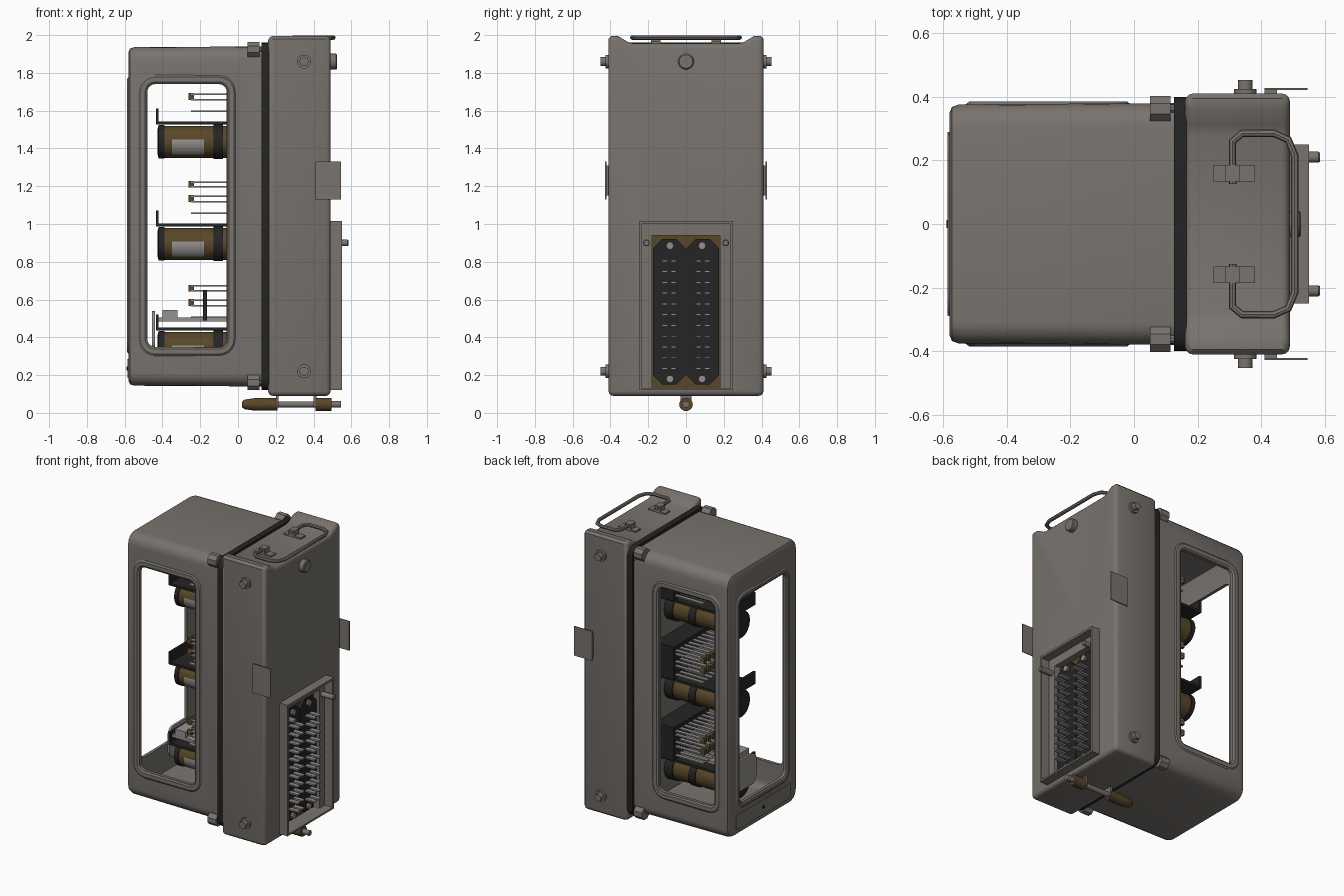
import bpy, bmesh, math
from mathutils import Vector

if "Cube" in bpy.data.objects:
    bpy.data.objects.remove(bpy.data.objects["Cube"])

def material(name, c):
    m = bpy.data.materials.new(name)
    m.diffuse_color = (*c, 1)
    m.use_nodes = True
    m.node_tree.nodes["Principled BSDF"].inputs["Base Color"].default_value = m.diffuse_color
    return m

GREY = material("warm_grey_paint", (0.19, 0.172, 0.155))
BLACK = material("black_plastic", (0.018, 0.018, 0.018))
BROWN = material("dark_brass_brown", (0.10, 0.062, 0.022))
METAL = material("pale_metal", (0.30, 0.285, 0.27))

def finish(name, bm, mats, smooth=True, mods=()):
    """bmesh -> object, with modifiers baked and smooth shading kept sharp at edges"""
    bmesh.ops.recalc_face_normals(bm, faces=bm.faces)
    me = bpy.data.meshes.new(name)
    bm.to_mesh(me)
    bm.free()
    ob = bpy.data.objects.new(name, me)
    bpy.context.collection.objects.link(ob)
    for m in (mats if isinstance(mats, (list, tuple)) else [mats]):
        me.materials.append(m)
    for kind, props in mods:
        mod = ob.modifiers.new(kind, kind)
        for k, v in props.items():
            setattr(mod, k, v)
    if mods:
        dg = bpy.context.evaluated_depsgraph_get()
        ob.data = bpy.data.meshes.new_from_object(ob.evaluated_get(dg))
        ob.modifiers.clear()
    if smooth:
        bpy.ops.object.select_all(action='DESELECT')
        ob.select_set(True)
        bpy.context.view_layer.objects.active = ob
        bpy.ops.object.shade_smooth_by_angle(angle=math.radians(35))
    return ob

def loft(bm, rings, cap0=True, cap1=True):
    vs = [[bm.verts.new(p) for p in r] for r in rings]
    n = len(vs[0])
    for a, b in zip(vs, vs[1:]):
        for i in range(n):
            bm.faces.new((a[i], a[(i + 1) % n], b[(i + 1) % n], b[i]))
    if cap0:
        bm.faces.new(vs[0][::-1])
    if cap1:
        bm.faces.new(vs[-1])
    return vs

def add_box(bm, x0, x1, y0, y1, z0, z1):
    loft(bm, [[(x0, y0, z), (x1, y0, z), (x1, y1, z), (x0, y1, z)] for z in (z0, z1)])

def boxes(name, mat, *dims):
    bm = bmesh.new()
    for d in dims:
        add_box(bm, *d)
    return finish(name, bm, mat, False)

def lathe(name, mat, origin, axis, prof, n=16, rule=None):
    """turned part: prof holds (distance along axis, radius)"""
    bm = bmesh.new()
    q = Vector((0, 0, 1)).rotation_difference(Vector(axis))
    o = Vector(origin)
    angs = [2 * math.pi * (i + 0.5) / n for i in range(n)]
    loft(bm, [[o + q @ Vector((r * math.cos(a), r * math.sin(a), t)) for a in angs] for t, r in prof])
    if rule:
        for f in bm.faces:
            f.material_index = rule(f.calc_center_median() - o)
    return finish(name, bm, mat)

def rrect(u0, u1, v0, v1, r, n=5):
    """rounded rectangle outline in 2D"""
    pts = []
    for cu, cv, s in ((u1 - r, v1 - r, 0), (u0 + r, v1 - r, 90), (u0 + r, v0 + r, 180), (u1 - r, v0 + r, 270)):
        for i in range(n + 1):
            a = math.radians(s + 90 * i / n)
            pts.append((cu + r * math.cos(a), cv + r * math.sin(a)))
    return pts

def section(x, inset, r, hy=0.38, z0=0.14, z1=1.94):
    return [(x, y, z) for y, z in rrect(-hy + inset, hy - inset, z0 + inset, z1 - inset, r)]

# window cutters (removed after use)
def cutter(name, outline, place, a, b):
    bm = bmesh.new()
    loft(bm, [[place(u, v, t) for u, v in outline] for t in (a, b)])
    ob = finish(name, bm, GREY, False)
    ob.hide_render = True
    return ob

along_y = lambda u, v, t: (u, t, v)
along_x = lambda u, v, t: (t, u, v)
SIDE_WIN = (-0.48, -0.06, 0.35, 1.74)
END_WIN = (-0.25, 0.25, 0.35, 1.74)
cut_y = cutter("side_window_cutter", rrect(*SIDE_WIN, 0.04), along_y, -0.6, 0.6)
cut_x = cutter("end_window_cutter", rrect(*END_WIN, 0.04), along_x, -0.7, -0.5)
cut_s = cutter("socket_cutter", rrect(-0.18, 0.18, 0.13, 0.94, 0.005), along_x, 0.43, 0.7)

# hollow cover with three window openings
bm = bmesh.new()
loft(bm, [section(0.125, 0, 0.07), section(-0.55, 0.004, 0.07),
          section(-0.572, 0.012, 0.065), section(-0.58, 0.03, 0.05)], cap0=False)
finish("cover", bm, GREY, mods=[("SOLIDIFY", dict(thickness=0.022, offset=-1)),
       ("BOOLEAN", dict(object=cut_y, operation='DIFFERENCE', solver='EXACT')),
       ("BOOLEAN", dict(object=cut_x, operation='DIFFERENCE', solver='EXACT'))])

# raised rims around the windows
def rim(name, win, grow, place, base, top):
    u0, u1, v0, v1 = win
    out = lambda g: rrect(u0 - g, u1 + g, v0 - g, v1 + g, 0.04 + g)
    bm = bmesh.new()
    rings = [(out(grow), base), (out(grow - 0.012), top), (out(0.012), top), (out(0), base)]
    loft(bm, [[place(u, v, t) for u, v in o] for o, t in rings], False, False)
    finish(name, bm, GREY)

for s in (-1, 1):
    rim("side_window_rim", SIDE_WIN, 0.05, along_y, s * 0.376, s * 0.385)
rim("end_window_rim", END_WIN, 0.04, along_x, -0.578, -0.587)
boxes("end_plate", GREY, (-0.586, -0.575, -0.29, 0.29, 0.185, 0.285))
lathe("end_plate_screw", BLACK, (-0.58, 0, 0.235), (-1, 0, 0), [(0, 0.012), (0.009, 0.012)], 10)

# gasket and inner panel
bm = bmesh.new()
loft(bm, [section(x, 0, 0.06, 0.40, 0.12, 1.96) for x in (0.125, 0.165)])
finish("gasket", bm, BLACK)
boxes("inner_panel", GREY, (0.10, 0.13, -0.34, 0.34, 0.18, 1.90))

# rear case: outline with a recessed top between two ridges
half = [(0.41, 0.09), (0.41, 1.98), (0.395, 1.995), (0.36, 1.995), (0.31, 1.965), (0.28, 1.955)]
outline = half + [(-y, z) for y, z in half[::-1]]
bm = bmesh.new()
loft(bm, [[(x, y, z) for y, z in outline] for x in (0.16, 0.49)])
finish("rear_case", bm, GREY, mods=[
    ("BEVEL", dict(width=0.025, segments=3, limit_method='ANGLE', angle_limit=math.radians(50))),
    ("BOOLEAN", dict(object=cut_s, operation='DIFFERENCE', solver='EXACT'))])
for c in (cut_y, cut_x, cut_s):
    bpy.data.objects.remove(c)

# case fittings: side bolts, side tabs, cover nuts, round stud
for s in (-1, 1):
    for z in (0.22, 1.86):
        lathe("side_bolt", GREY, (0.35, s * 0.405, z), (0, s, 0),
              [(0, 0.037), (0.02, 0.037), (0.02, 0.024), (0.048, 0.024)], 12)
    boxes("side_tab", GREY, (0.41, 0.545, s * 0.425 - 0.003, s * 0.425 + 0.003, 1.13, 1.33),
          (0.41, 0.45, s * 0.415 - 0.008, s * 0.415 + 0.008, 1.15, 1.31))
    for z in (0.16, 1.925):
        lathe("cover_nut", GREY, (0, s * 0.363, z), (1, 0, 0),
              [(0.05, 0.043), (0.115, 0.043), (0.115, 0.014), (0.18, 0.014)], 8)
lathe("round_stud", GREY, (0.48, 0, 1.86), (1, 0, 0), [(0, 0.042), (0.04, 0.042), (0.045, 0.036)], 20)

# carrying handle and its clips
arm = [(0.31, 0.125), (0.31, 0.26), (0.34, 0.285), (0.44, 0.285), (0.485, 0.265), (0.505, 0.215)]
path = arm + [(x, -y) for x, y in arm[::-1]]
cu = bpy.data.curves.new("handle", 'CURVE')
cu.dimensions = '3D'
cu.bevel_depth = 0.012
cu.bevel_resolution = 2
cu.use_fill_caps = True
sp = cu.splines.new('POLY')
sp.points.add(len(path) - 1)
for p, (x, y) in zip(sp.points, path):
    p.co = (x, y, 1.987, 1)
tmp = bpy.data.objects.new("handle_path", cu)
bpy.context.collection.objects.link(tmp)
tube = bpy.data.meshes.new_from_object(tmp.evaluated_get(bpy.context.evaluated_depsgraph_get()))
bpy.data.objects.remove(tmp)
bm = bmesh.new()
bm.from_mesh(tube)
finish("handle", bm, GREY)
for s in (-1, 1):
    y0, y1 = s * 0.16 - 0.026, s * 0.16 + 0.026
    boxes("handle_clip", GREY, (0.25, 0.38, y0, y1, 1.945, 1.965), (0.288, 0.332, y0, y1, 1.96, 1.999))

# socket on the rear: thin tray, brown base, two black blocks, blades, knobs
boxes("socket_tray", GREY, (0.48, 0.55, -0.25, -0.235, 0.12, 1.015), (0.48, 0.55, 0.235, 0.25, 0.12, 1.015),
      (0.48, 0.55, -0.25, 0.25, 0.12, 0.132), (0.48, 0.55, -0.25, 0.25, 1.0, 1.015))
boxes("socket_base", BROWN, (0.42, 0.445, -0.185, 0.185, 0.125, 0.945))
for s in (-1, 1):
    bm = bmesh.new()
    loft(bm, [[(x, y, z) for y, z in rrect(s * 0.088 - 0.087, s * 0.088 + 0.087, 0.15, 0.92, 0.05, 1)]
              for x in (0.44, 0.47)])
    finish("socket_block", bm, BLACK, False)
    for z in (0.18, 0.885):
        lathe("socket_screw", METAL, (0.46, s * 0.085, z), (1, 0, 0), [(0, 0.02), (0.025, 0.02)], 10)
    lathe("socket_knob", GREY, (0.48, s * 0.21, 0.9), (1, 0, 0), [(0, 0.018), (0.1, 0.018), (0.105, 0.014)], 12)
boxes("socket_blades", METAL, *[(0.465, 0.54, y - 0.014, y + 0.014, z - 0.005, z + 0.005)
      for y in (-0.112, -0.066, 0.066, 0.112) for z in [0.235 + 0.057 * i for i in range(11)]])

# retaining bolt under the case
lathe("retaining_bolt", [BROWN, GREY], (0, 0, 0.045), (1, 0, 0),
      [(0.02, 0.015), (0.035, 0.026), (0.09, 0.034), (0.21, 0.034), (0.21, 0.017), (0.41, 0.017),
       (0.41, 0.036), (0.495, 0.036), (0.495, 0.018), (0.545, 0.018)], 14,
      lambda c: int(0.215 < c.x < 0.405 or c.x > 0.5))
boxes("bolt_bracket", GREY, (0.20, 0.215, -0.03, 0.03, 0.03, 0.10), (0.40, 0.415, -0.03, 0.03, 0.03, 0.10))

# coils with black end discs, bands and a label on the front side
def coil_rule(c):
    if c.x < -0.385 or -0.13 < c.x < -0.075 or c.x > 0.04:
        return 1
    return 2 if -0.35 < c.x < -0.18 and c.y < -0.045 and -0.08 < c.z < 0.012 else 0

COILS = (0.345, 0.895, 1.435)
for zc in COILS:
    lathe("coil", [BROWN, BLACK, METAL], (0, 0, zc), (1, 0, 0),
          [(-0.425, 0.07), (-0.42, 0.09), (-0.39, 0.09), (-0.39, 0.085), (-0.35, 0.085), (-0.18, 0.085),
           (-0.13, 0.085), (-0.13, 0.092), (-0.08, 0.092), (-0.08, 0.085), (0.04, 0.085), (0.04, 0.095),
           (0.10, 0.095)], 24, coil_rule)
    # armature plate above the coil with an upturned lip
    zt = zc + 0.092
    boxes("armature_plate", BLACK, (-0.42, 0.10, -0.13, 0.13, zt, zt + 0.016),
          (-0.435, -0.42, -0.13, 0.13, zt, zt + 0.085))
    # contact springs, their tips and the insulating stack
    ys = [-0.165 + 0.047 * i for i in range(8)]
    levels = [zt + d for d in (0.07, 0.13, 0.16, 0.21, 0.235)]
    if zc > 1.4:
        levels = levels[:3]
    boxes("contact_springs", METAL, *[(-0.25, 0.10, y - 0.012, y + 0.012, z - 0.004, z + 0.004)
          for y in ys for z in levels])
    boxes("contact_tips", BROWN, *[(-0.262, -0.232, y - 0.012, y + 0.012, z - 0.03, z + 0.006)
          for y in ys for z in levels[2::2]])
    boxes("contact_stack", BLACK, (-0.04, 0.10, -0.19, 0.19, zt + 0.04, levels[-1] + 0.03))

# lever and hanging bracket by the lowest coil
boxes("lower_bracket", METAL, (-0.42, -0.02, -0.11, 0.11, 0.485, 0.505), (-0.40, -0.32, -0.11, 0.11, 0.50, 0.545))
bm = bmesh.new()
loft(bm, [[(x, y, z) for y, z in rrect(-0.11, 0.11, 0.33, 0.54, 0.05)] for x in (-0.455, -0.44)])
finish("hanging_apron", bm, METAL)
boxes("lever", BLACK, (-0.185, -0.165, -0.2, -0.18, 0.49, 0.65))
